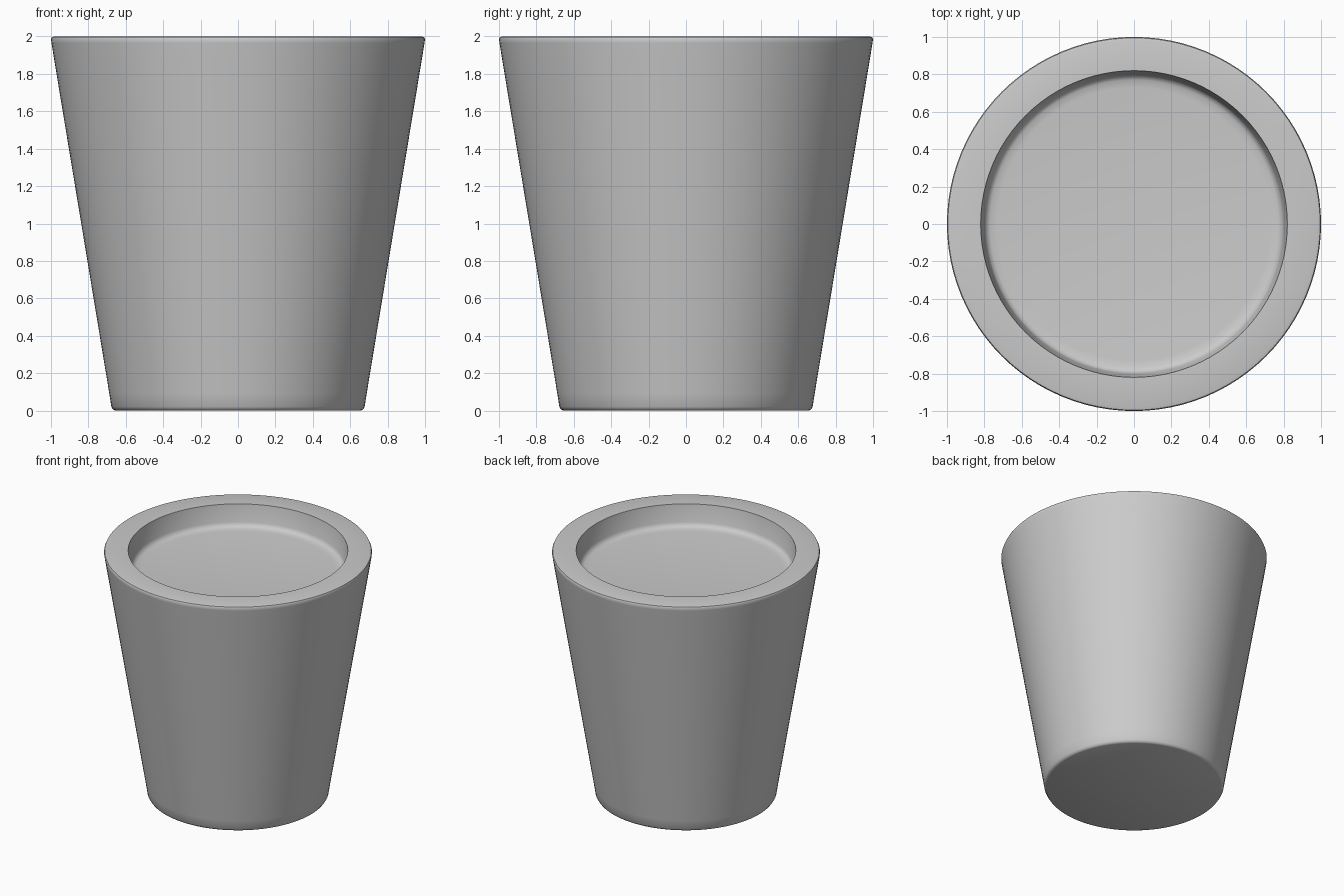
import bpy, bmesh, math

if "Cube" in bpy.data.objects:
    bpy.data.objects.remove(bpy.data.objects["Cube"])

SEGMENTS = 96

# Half cross-section (radius, height): base, tapered wall, rim, shallow soil recess
profile = [
    (0.0, 0.0), (0.655, 0.0), (0.668, 0.005), (0.677, 0.02),
    (0.688, 0.09), (0.985, 1.89), (0.997, 1.965), (1.0, 1.985), (0.995, 1.996), (0.98, 2.0),
    (0.82, 2.0), (0.80, 1.86), (0.79, 1.835), (0.77, 1.825),
    (0.73, 1.82), (0.0, 1.82),
]

# Pot: spin the profile about z
bm = bmesh.new()
verts = [bm.verts.new((r, 0, z)) for r, z in profile]
edges = [bm.edges.new(pair) for pair in zip(verts, verts[1:])]
bmesh.ops.spin(bm, geom=verts + edges, cent=(0, 0, 0), axis=(0, 0, 1),
               angle=math.tau, steps=SEGMENTS, use_merge=True)
bmesh.ops.remove_doubles(bm, verts=bm.verts, dist=0.0005)
bmesh.ops.recalc_face_normals(bm, faces=bm.faces)

mesh = bpy.data.meshes.new("pot")
bm.to_mesh(mesh)
bm.free()
pot = bpy.data.objects.new("pot", mesh)
bpy.context.collection.objects.link(pot)

# Smooth wall, crisp inner rim edge
bpy.context.view_layer.objects.active = pot
pot.select_set(True)
bpy.ops.object.shade_smooth_by_angle(angle=math.radians(50))
